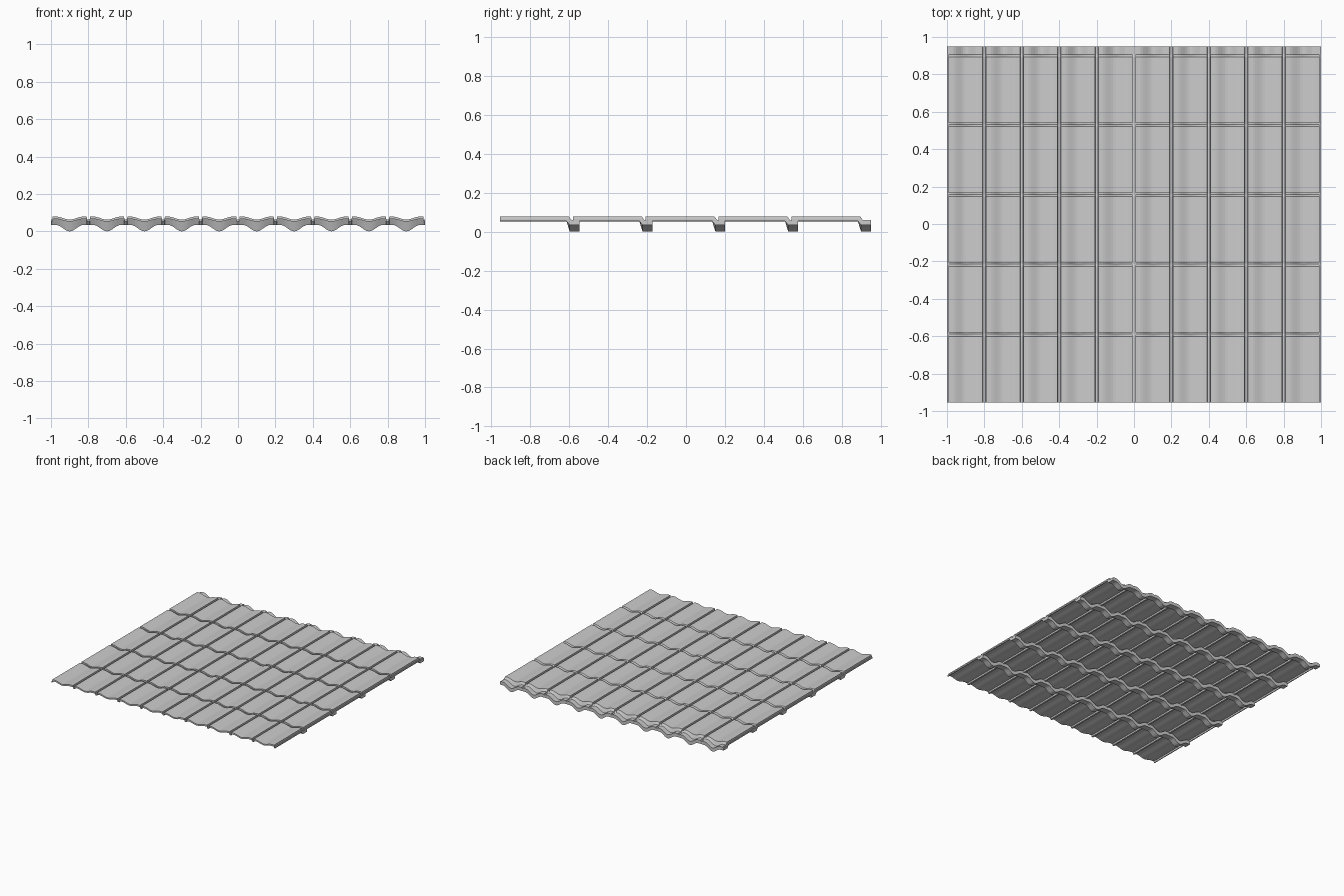
import bpy
import bmesh
from math import cos, pi

if "Cube" in bpy.data.objects:
    bpy.data.objects.remove(bpy.data.objects["Cube"])

COLS, ROWS = 10, 5
W, PITCH = 0.2, 0.374
SEG = 14
LIP = 0.009


def wave(u):
    # flat shoulders with a smooth trough in the middle of the tile
    t = min(1.0, abs(u - 0.5) / 0.36)
    return 0.5 + 0.5 * cos(pi * t)


def section(kind):
    """Top and bottom outline of the tile across its width: (x, top, bottom)."""
    out = []
    for i in range(SEG + 1):
        x = LIP + (W - 2 * LIP) * i / SEG
        d = wave(x / W)
        if kind == "plate":
            out.append((x, 0.079 - 0.016 * d, 0.066 - 0.014 * d))
        else:
            out.append((x, 0.061 - 0.031 * d, 0.034 - 0.034 * d))
    # low interlocking lips on both long edges
    if kind == "plate":
        lip = (0.064, 0.054)
    else:
        lip = (0.056, 0.034)
    left = [(0, *lip), (LIP - 0.002, *lip)]
    right = [(W - LIP + 0.002, *lip), (W, *lip)]
    return left + out + right


def tile_mesh():
    bm = bmesh.new()
    rings = []
    # top and bottom of the step are offset so the wall keeps its thickness
    for kind, yt, yb in (("plate", 0, 0), ("plate", 0.353, 0.342),
                         ("tail", 0.366, 0.358), ("tail", 0.408, 0.408)):
        s = section(kind)
        top = [bm.verts.new((x, yt, t)) for x, t, b in s]
        bot = [bm.verts.new((x, yb, b)) for x, t, b in reversed(s)]
        rings.append(top + bot)
    n = len(rings[0])
    for a, b in zip(rings, rings[1:]):
        for i in range(n):
            j = (i + 1) % n
            bm.faces.new((a[i], a[j], b[j], b[i]))
    # end caps as strips of quads
    for r in (rings[0], rings[-1]):
        for i in range(n // 2 - 1):
            bm.faces.new((r[i], r[i + 1], r[n - 2 - i], r[n - 1 - i]))
    bmesh.ops.recalc_face_normals(bm, faces=bm.faces)
    me = bpy.data.meshes.new("roof_tile")
    bm.to_mesh(me)
    bm.free()
    return me


# grid of identical tiles; each tail hooks under the next row
mesh = tile_mesh()
for r in range(ROWS):
    for c in range(COLS):
        ob = bpy.data.objects.new(f"roof_tile_{r + 1}_{c + 1}", mesh)
        ob.location = (-1 + c * W, -0.955 + r * PITCH, 0)
        bpy.context.collection.objects.link(ob)
